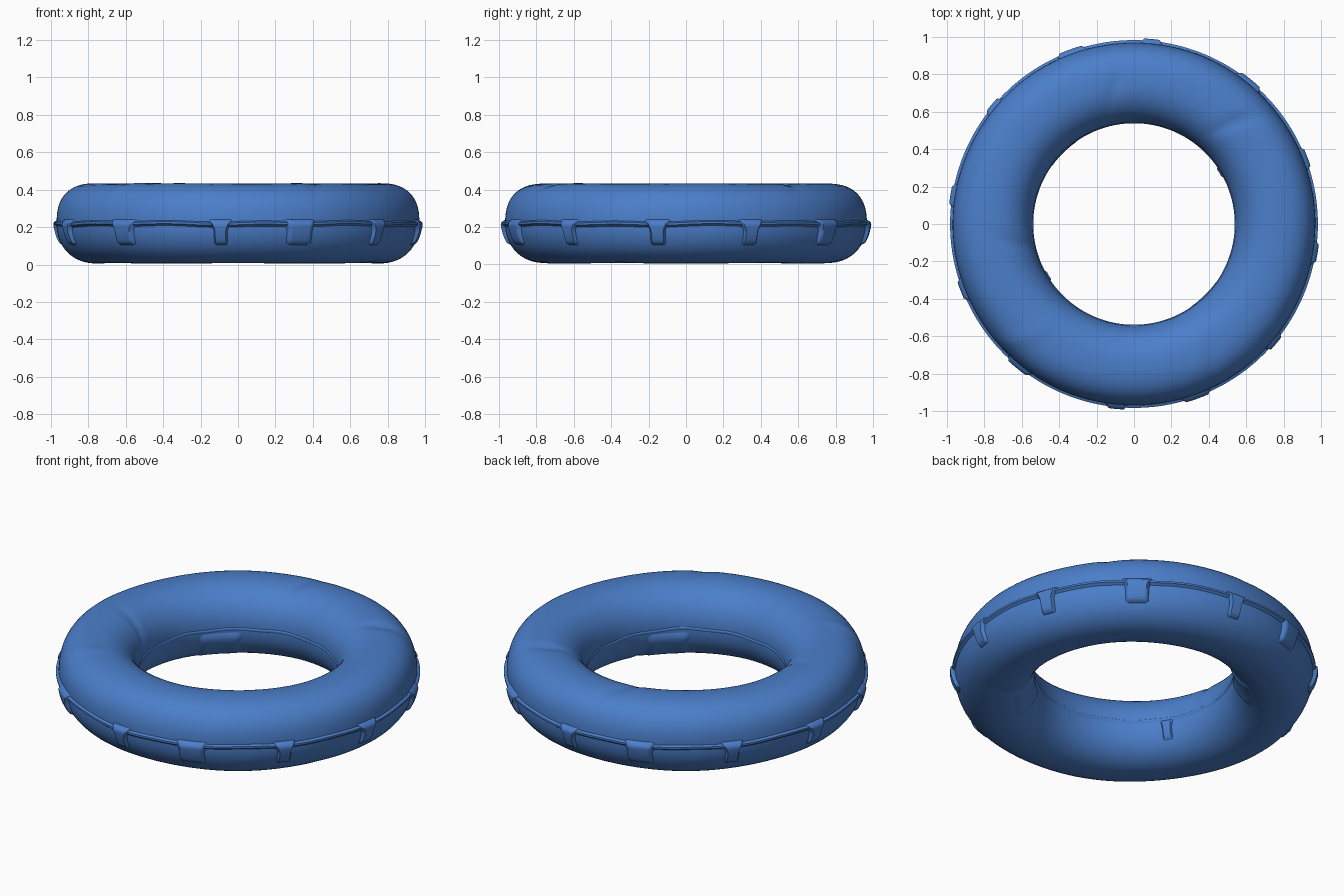
import bpy
import bmesh
from math import sin, cos, pi, radians, exp, tau

if "Cube" in bpy.data.objects:
    bpy.data.objects.remove(bpy.data.objects["Cube"], do_unlink=True)

RING, TUBE, MID = 0.755, 0.213, 0.22

blue = bpy.data.materials.new("ring blue")
blue.use_nodes = True
colour = (0.07, 0.21, 0.59, 1)
blue.diffuse_color = colour
bsdf = next(n for n in blue.node_tree.nodes if n.type == 'BSDF_PRINCIPLED')
bsdf.inputs["Base Color"].default_value = colour
bsdf.inputs["Roughness"].default_value = 0.6

# Soft creases: angle round the ring, angle round the tube, depth
CREASES = [(45, 85, -0.012), (98, 95, -0.008), (225, 60, 0.006),
           (300, 70, -0.007), (190, 130, -0.008), (330, 250, -0.008)]


def wrap(a):
    return (a + pi) % tau - pi


def surface(theta, phi, lift=0.0):
    """Point on the inflated tube; phi = 0 is the outer side, pi/2 the top."""
    c, s = cos(phi), sin(phi)
    power = 2.5 if c > 0 and s > 0 else 2.15
    size = TUBE / (abs(c) ** power + abs(s) ** power) ** (1 / power)
    # slight slackness of the skin, strongest on the outer lower side
    size += 0.003 * sin(6 * theta + 1) * (0.4 + 0.6 * max(0, c)) * abs(s) ** 0.5
    for ring_deg, tube_deg, depth in CREASES:
        dp = wrap(phi - radians(tube_deg))
        dt = wrap(theta - radians(ring_deg) - 0.12 * dp)
        size += depth * exp(-(dt / 0.05) ** 2 - (dp / 0.6) ** 2)
    size += lift
    r = RING + size * c
    return r * cos(theta), r * sin(theta), MID + size * s


def grid_object(name, rows, closed_u, closed_v):
    """Skin a grid of points into a smooth object."""
    bm = bmesh.new()
    verts = [[bm.verts.new(p) for p in row] for row in rows]
    nu, nv = len(rows), len(rows[0])
    for i in range(nu if closed_u else nu - 1):
        for j in range(nv if closed_v else nv - 1):
            k, m = (i + 1) % nu, (j + 1) % nv
            bm.faces.new((verts[i][j], verts[k][j], verts[k][m], verts[i][m]))
    bmesh.ops.recalc_face_normals(bm, faces=bm.faces)
    mesh = bpy.data.meshes.new(name)
    bm.to_mesh(mesh)
    bm.free()
    mesh.materials.append(blue)
    obj = bpy.data.objects.new(name, mesh)
    bpy.context.collection.objects.link(obj)
    bpy.ops.object.select_all(action='DESELECT')
    obj.select_set(True)
    bpy.context.view_layer.objects.active = obj
    bpy.ops.object.shade_smooth_by_angle(angle=radians(50))
    return obj


# Inflated tube
NU, NV = 192, 64
grid_object("inflated_tube",
            [[surface(tau * i / NU, tau * j / NV) for j in range(NV)]
             for i in range(NU)], True, True)


# Welded seams round the outer and inner equator
def seam(name, radius, depth, half):
    profile = [(-depth, half * 1.6), (0, half), (depth * 0.8, half * 0.5),
               (depth * 0.8, -half * 0.5), (0, -half * 1.2), (-depth, -half * 2.4)]
    rows = []
    for i in range(NU):
        t = tau * i / NU
        wave = 0.003 * sin(12 * t) + 0.002 * sin(5 * t)
        rows.append([((radius + d) * cos(t), (radius + d) * sin(t), MID + wave + h)
                     for d, h in profile])
    grid_object(name, rows, True, True)


seam("outer_seam", RING + TUBE + 0.003, 0.014, 0.011)
seam("inner_seam", RING - TUBE, -0.005, 0.008)


# Tabs pressed onto the tube: rounded patches, wide at the seam
def patch(name, ring_deg, half_top, half_low, start, end, height, n=14):
    rows = []
    for i in range(n + 1):
        u = 2 * i / n - 1
        row = []
        for j in range(n + 1):
            v = j / n
            blend = min(1, v / 0.45)
            half = half_top + (half_low - half_top) * blend * blend * (3 - 2 * blend)
            edge = min(1, 4 * (1 - abs(u))) * min(1, 6 * v, 6 * (1 - v))
            theta = radians(ring_deg + u * half)
            phi = radians(start + (end - start) * v)
            fade = 1 - 0.55 * v
            row.append(surface(theta, phi, -0.006 + (height * fade + 0.006) * edge))
        rows.append(row)
    grid_object(name, rows, False, False)


# Outer tabs repeat after half a turn: angle, half width at seam and below
TABS = [(21, 4.5, 2.6), (51, 5.5, 4), (84.5, 4, 2.3),
        (110, 5.5, 4.5), (140, 4, 2.4), (171, 4.5, 2.6)]
for turn in (0, 180):
    for k, (deg, top, low) in enumerate(TABS):
        patch(f"outer_tab_{k + 1 + turn // 30}", deg + turn, top, low, 7, -34, 0.028)

# Inner reinforcement patches below the seam
for turn in (0, 180):
    patch(f"inner_patch_{1 + turn // 180}", 135 + turn, 14, 12, 182, 245, 0.012)
    patch(f"inner_tab_{1 + turn // 180}", 31 + turn, 4, 3, 180, 215, 0.014)
